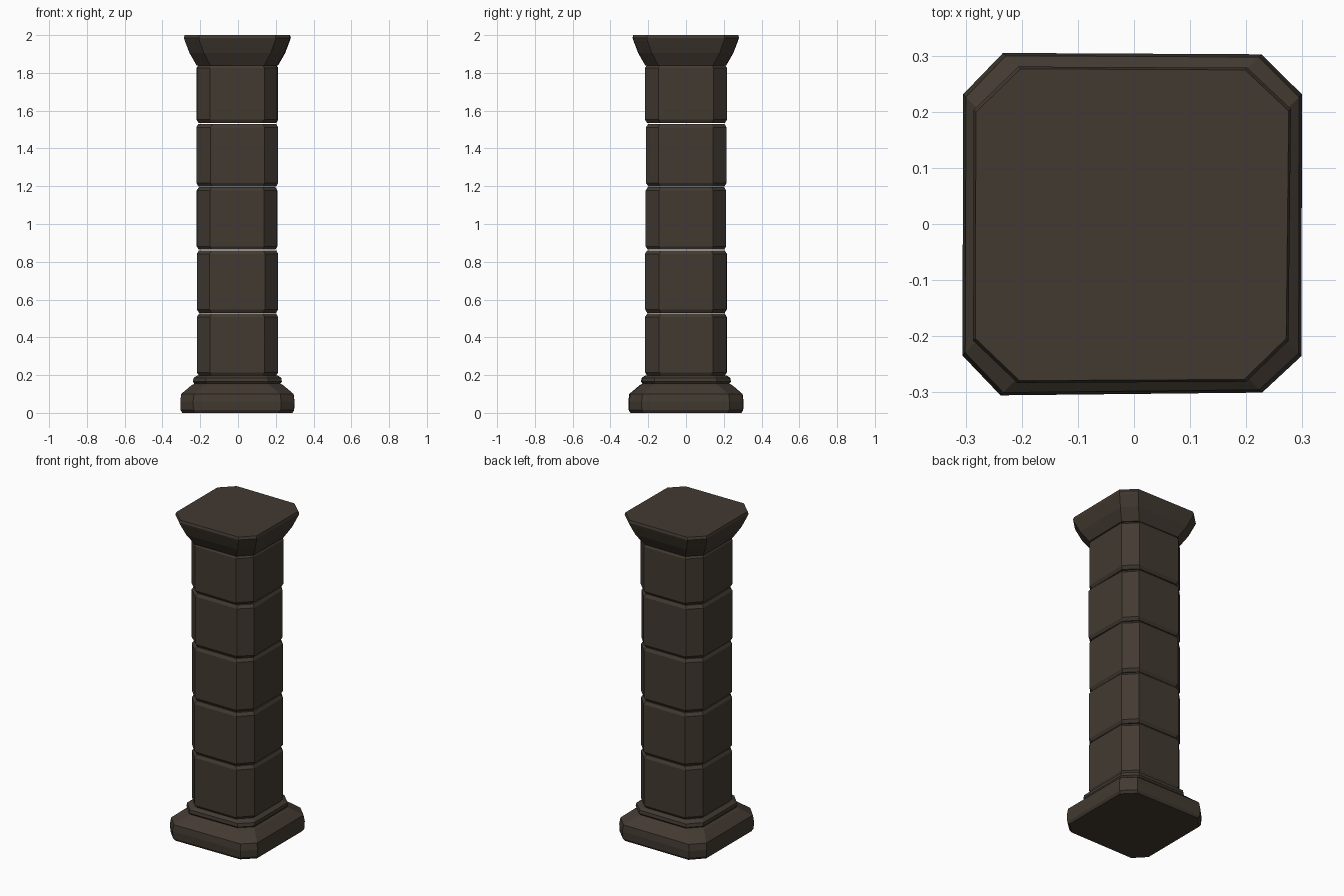
import bpy
import bmesh
import random

random.seed(4)

cube = bpy.data.objects.get("Cube")
if cube:
    bpy.data.objects.remove(cube, do_unlink=True)

stone = bpy.data.materials.new("dark brown stone")
stone.use_nodes = True
colour = (0.055, 0.042, 0.031, 1)
stone.diffuse_color = colour
stone.node_tree.nodes["Principled BSDF"].inputs["Base Color"].default_value = colour


def chamfered_square(half, cut):
    """Corner points of a square with cut corners, counter-clockwise."""
    a, b = half, half - cut
    return [(a, -b), (a, b), (b, a), (-b, a), (-a, b), (-a, -b), (-b, -a), (b, -a)]


def stack(name, profile, wobble, centre=(0, 0)):
    """Loft chamfered squares along (height, half width, corner cut) steps."""
    bm = bmesh.new()
    # Each corner keeps its own offset, so the sides stay nearly flat
    lean = [(random.uniform(-wobble, wobble), random.uniform(-wobble, wobble)) for _ in range(8)]
    rings = []
    for z, half, cut in profile:
        rings.append([bm.verts.new((x + dx + centre[0], y + dy + centre[1], z))
                      for (x, y), (dx, dy) in zip(chamfered_square(half, cut), lean)])
    bm.faces.new(rings[0][::-1])
    bm.faces.new(rings[-1])
    for low, high in zip(rings, rings[1:]):
        for i in range(8):
            j = (i + 1) % 8
            bm.faces.new((low[i], low[j], high[j], high[i]))
    mesh = bpy.data.meshes.new(name)
    bm.to_mesh(mesh)
    bm.free()
    mesh.materials.append(stone)
    obj = bpy.data.objects.new(name, mesh)
    bpy.context.collection.objects.link(obj)
    return obj


# Plinth with sloped shoulder and small collar
stack("base", [(0, 0.292, 0.07), (0.015, 0.301, 0.07), (0.06, 0.303, 0.07),
               (0.10, 0.298, 0.07), (0.145, 0.245, 0.07), (0.155, 0.228, 0.07),
               (0.165, 0.236, 0.07), (0.185, 0.233, 0.07), (0.197, 0.215, 0.07)],
      0.003, (-0.003, 0))

# Five worn blocks with narrow joints
joints = [0.194, 0.528, 0.862, 1.197, 1.532, 1.846]
for n, (low, high) in enumerate(zip(joints, joints[1:])):
    bottom, top = low + 0.002, high - 0.002
    stack(f"shaft_block_{n + 1}",
          [(bottom, 0.203, 0.068), (bottom + 0.018, 0.214, 0.07),
           (top - 0.018, 0.214, 0.07), (top, 0.203, 0.068)],
          0.003, (-0.004, 0))

# Flared capital
stack("capital", [(1.84, 0.214, 0.07), (1.905, 0.251, 0.072), (1.97, 0.276, 0.074),
                  (1.985, 0.281, 0.075), (2.0, 0.277, 0.075)],
      0.003, (-0.003, 0))
